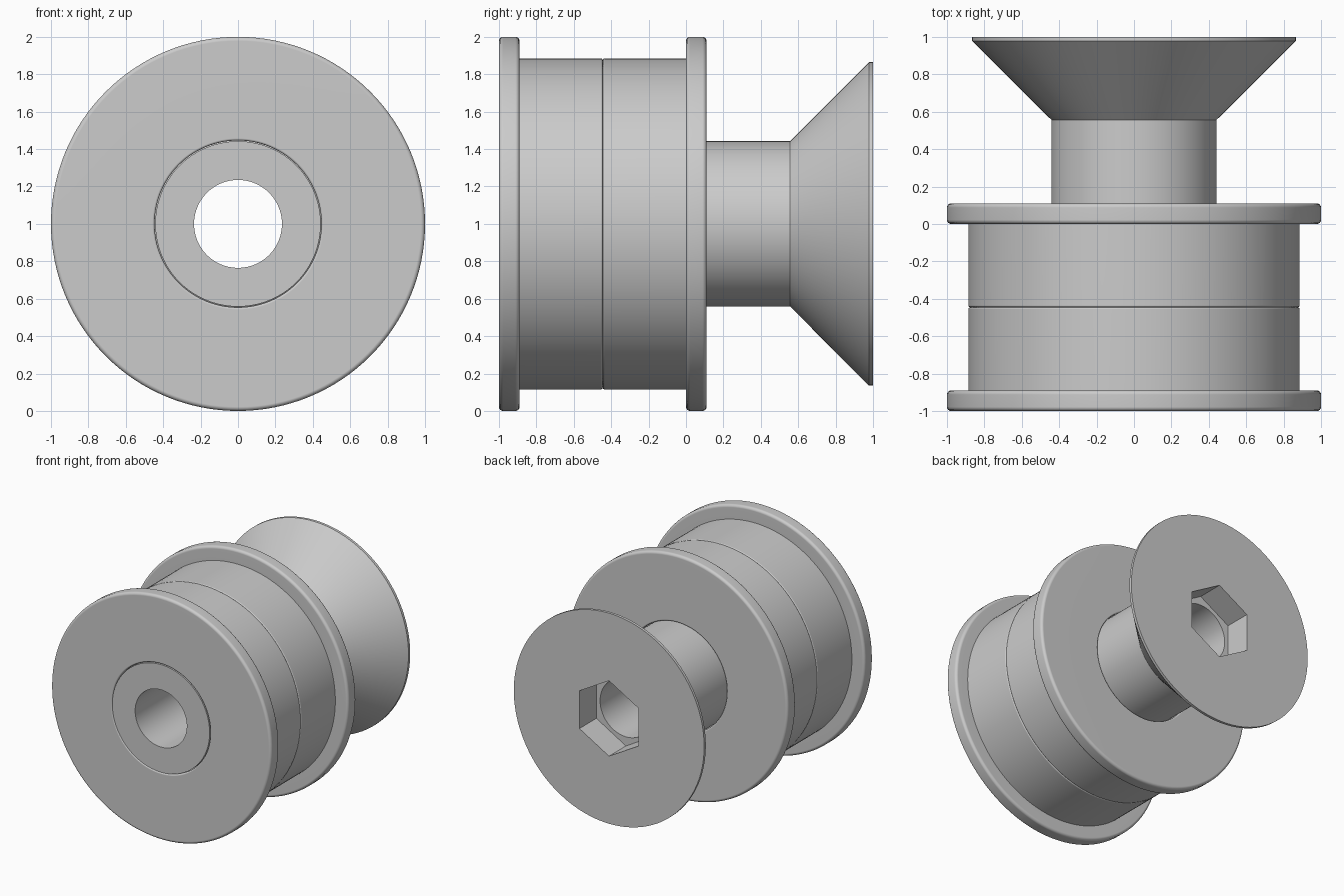
import bpy, bmesh, math
from mathutils import Vector, Matrix

SEGMENTS = 128
AXIS_Z = 1.0

cube = bpy.data.objects.get("Cube")
if cube:
    bpy.data.objects.remove(cube)

grey = bpy.data.materials.new("plain_grey")
grey.use_nodes = True
COLOUR = (0.6, 0.6, 0.6, 1)
grey.diffuse_color = COLOUR
grey.node_tree.nodes["Principled BSDF"].inputs["Base Color"].default_value = COLOUR


def rounded(corners, steps=4):
    """Replace each (radius, y, fillet) corner by an arc."""
    points = []
    for i, (r, y, fillet) in enumerate(corners):
        here = Vector((r, y))
        if not fillet:
            points.append(here)
            continue
        before = (Vector(corners[i - 1][:2]) - here).normalized() * fillet
        after = (Vector(corners[(i + 1) % len(corners)][:2]) - here).normalized() * fillet
        for k in range(steps + 1):
            a = math.pi / 2 * k / steps
            points.append(here + before * (1 - math.sin(a)) + after * (1 - math.cos(a)))
    return points


def new_object(name, bm):
    bmesh.ops.recalc_face_normals(bm, faces=bm.faces)
    mesh = bpy.data.meshes.new(name)
    bm.to_mesh(mesh)
    bm.free()
    mesh.materials.append(grey)
    obj = bpy.data.objects.new(name, mesh)
    bpy.context.collection.objects.link(obj)
    return obj


def lathe(name, corners):
    """Turn a closed profile about the horizontal front-to-back axis."""
    bm = bmesh.new()
    profile = rounded(corners)
    rings = []
    for s in range(SEGMENTS):
        a = math.tau * s / SEGMENTS
        rings.append([bm.verts.new((p.x * math.cos(a), p.y, AXIS_Z + p.x * math.sin(a)))
                      for p in profile])
    for s, ring in enumerate(rings):
        following = rings[(s + 1) % SEGMENTS]
        for i in range(len(profile)):
            bm.faces.new((ring[i - 1], ring[i], following[i], following[i - 1]))
    return new_object(name, bm)


def smooth(obj):
    bpy.ops.object.select_all(action="DESELECT")
    obj.select_set(True)
    bpy.context.view_layer.objects.active = obj
    bpy.ops.object.shade_smooth_by_angle(angle=math.radians(30))
    weighted = obj.modifiers.new("flat_face_normals", "WEIGHTED_NORMAL")
    weighted.keep_sharp = True


# Two flanged bushings, mirrored about the plane where they meet
MEET = -0.445
for name, side in (("front_bushing", -1), ("back_bushing", 1)):
    section = [(0.446, 0, 0.01), (0.885, 0, 0.01), (0.885, 0.445, 0),
               (1.0, 0.445, 0.022), (1.0, 0.555, 0.022), (0.446, 0.555, 0.012)]
    smooth(lathe(name, [(r, MEET + side * y, f) for r, y, f in section]))

# Hollow countersunk bolt
bolt = lathe("countersunk_bolt", [(0.235, -1, 0), (0.442, -1, 0), (0.442, 0.557, 0),
                                  (0.865, 0.978, 0), (0.865, 1, 0), (0.235, 1, 0)])

# Hexagonal socket cut into the bolt head, points up and down
bm = bmesh.new()
DEPTH = 0.22
bmesh.ops.create_cone(bm, cap_ends=True, segments=6, radius1=0.31, radius2=0.31, depth=2 * DEPTH)
corner = max((v.co for v in bm.verts), key=lambda c: c.x)
turn = Matrix.Rotation(math.pi / 2 - math.atan2(corner.y, corner.x), 4, "Z")
stand = Matrix.Rotation(math.pi / 2, 4, "X")
bm.transform(Matrix.Translation((0, 1, AXIS_Z)) @ stand @ turn)
cutter = new_object("socket_cutter", bm)
cutter.hide_render = True

cut = bolt.modifiers.new("socket", "BOOLEAN")
cut.operation = "DIFFERENCE"
cut.solver = "EXACT"
cut.object = cutter
bpy.ops.object.select_all(action="DESELECT")
bolt.select_set(True)
bpy.context.view_layer.objects.active = bolt
bpy.ops.object.modifier_apply(modifier=cut.name)
bpy.data.objects.remove(cutter)
smooth(bolt)
